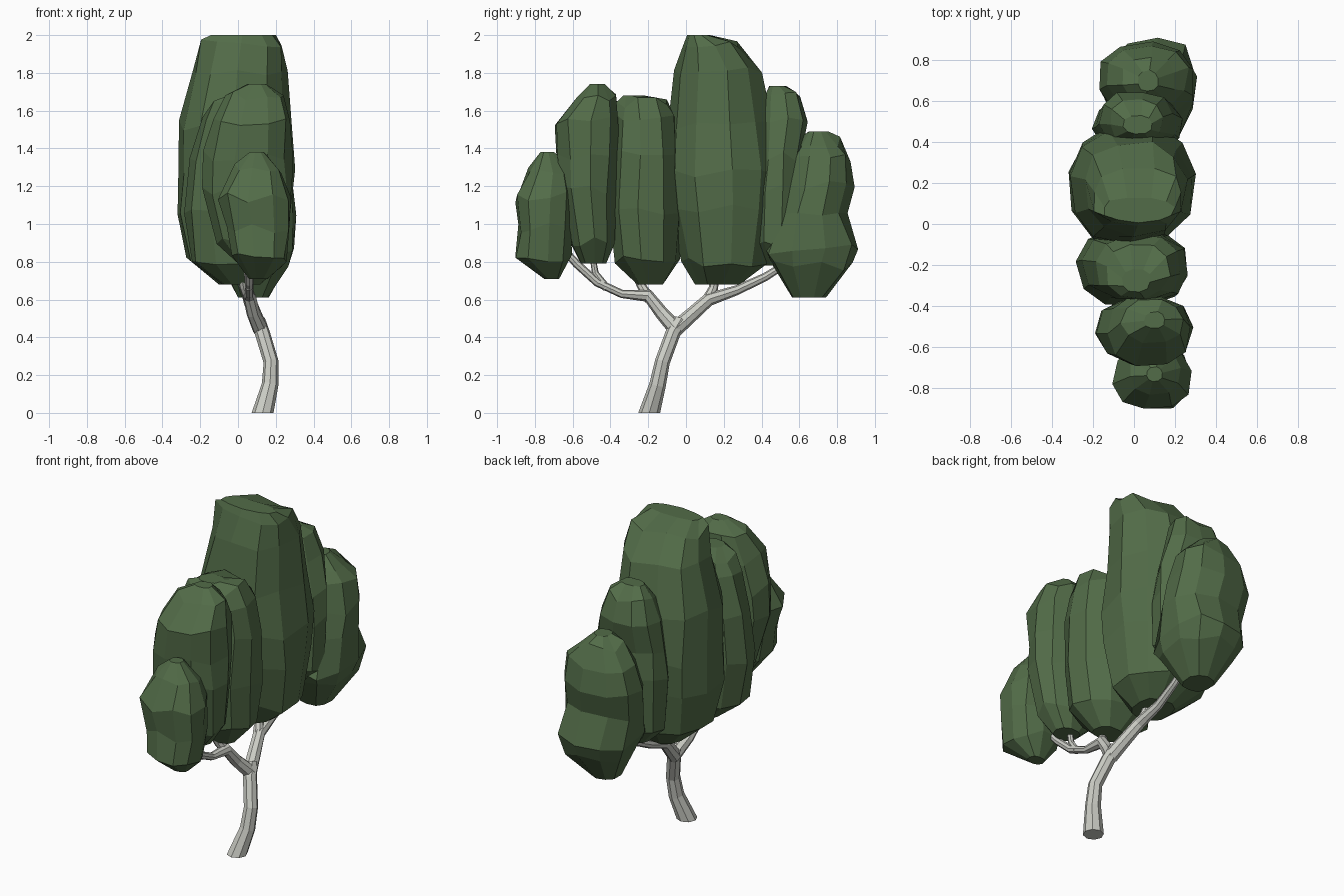
import bpy, bmesh, math, random
from mathutils import Vector

random.seed(4)


def material(name, rgb):
    m = bpy.data.materials.new(name)
    m.diffuse_color = (*rgb, 1)
    return m


LEAF = material("leaf_green", (0.085, 0.15, 0.065))
BARK = material("pale_bark", (0.60, 0.61, 0.56))


def loft(name, rings, mat):
    """Skin a stack of equal-length point rings and close both ends."""
    bm = bmesh.new()
    vs = [[bm.verts.new(p) for p in r] for r in rings]
    n = len(vs[0])
    for a, b in zip(vs, vs[1:]):
        for i in range(n):
            j = (i + 1) % n
            bm.faces.new((a[i], a[j], b[j], b[i]))
    bm.faces.new(vs[0][::-1])
    bm.faces.new(vs[-1])
    bmesh.ops.recalc_face_normals(bm, faces=bm.faces)
    me = bpy.data.meshes.new(name)
    bm.to_mesh(me)
    bm.free()
    me.materials.append(mat)
    ob = bpy.data.objects.new(name, me)
    bpy.context.collection.objects.link(ob)


def limb(name, pts, flat_base=False, sides=8):
    """Tapered faceted tube through (x, y, z, radius) points."""
    ps = [Vector(p[:3]) for p in pts]
    rings = []
    for k, p in enumerate(ps):
        t = (ps[min(k + 1, len(ps) - 1)] - ps[max(k - 1, 0)]).normalized()
        if k == 0 and flat_base:
            t = Vector((0, 0, 1))
        u = t.cross(Vector((1, 0, 0))).normalized()
        w = t.cross(u)
        rings.append([p + pts[k][3] * (math.cos(a) * u + math.sin(a) * w)
                      for a in (math.tau * i / sides for i in range(sides))])
    loft(name, rings, BARK)


def clump(name, levels, sides=10):
    """Faceted foliage mass from levels (z, y_min, y_max, x_min, x_max)."""
    rings = []
    last = len(levels) - 1
    turn = random.random()
    for k, (z, y0, y1, x0, x1) in enumerate(levels):
        ring = []
        for i in range(sides):
            a = math.tau * (i + turn) / sides
            c, s = math.cos(a), math.sin(a)
            f = random.uniform(0.96, 1.07)
            px = math.copysign(abs(c) ** 0.85, c) * f
            py = math.copysign(abs(s) ** 0.85, s) * f
            dz = random.uniform(-0.03, 0.03) if 0 < k < last else 0
            x = (x0 + x1) / 2 + px * (x1 - x0) / 2
            y = (y0 + y1) / 2 + py * (y1 - y0) / 2
            ring.append((max(-.32, min(.32, x)), max(-.92, min(.92, y)), z + dz))
        rings.append(ring)
    loft(name, rings, LEAF)


# trunk and branches
limb("trunk", [(.13, -.195, 0, .058), (.17, -.15, .15, .044), (.175, -.125, .27, .04),
               (.13, -.07, .42, .04), (.105, -.03, .49, .04)], True)
limb("rear_branch", [(.12, -.06, .44, .042), (.09, .03, .52, .038), (.06, .12, .60, .035),
                     (.05, .27, .65, .026), (.06, .42, .72, .022), (.07, .58, .82, .018)])
limb("rear_twig", [(.06, .11, .59, .032), (.04, .145, .66, .025), (.03, .165, .80, .02)])
limb("front_branch", [(.12, -.05, .44, .042), (.08, -.13, .53, .036), (.06, -.20, .62, .034),
                      (.06, -.34, .63, .022), (.06, -.47, .69, .022), (.06, -.58, .79, .022),
                      (.07, -.66, .88, .018)])
limb("front_twig", [(.06, -.19, .60, .03), (.03, -.235, .67, .024), (.01, -.29, .78, .018)])
limb("front_fork_twig", [(.06, -.42, .66, .022), (.05, -.48, .74, .018), (.05, -.50, .86, .015)])

# foliage, front to back
clump("foliage_front", [
    (.71, -.75, -.67, .06, .16), (.82, -.91, -.61, -.03, .26), (.98, -.89, -.61, -.06, .28),
    (1.14, -.91, -.59, -.10, .28), (1.29, -.83, -.62, -.02, .23), (1.38, -.77, -.70, .06, .14)])
clump("foliage_front_inner", [
    (.79, -.56, -.42, .0, .15), (.90, -.61, -.38, -.12, .25), (1.18, -.67, -.37, -.18, .29),
    (1.36, -.68, -.36, -.17, .28), (1.54, -.69, -.35, -.12, .27), (1.68, -.58, -.37, -.06, .24),
    (1.74, -.51, -.43, .05, .15)])
clump("foliage_middle", [
    (.68, -.26, -.12, -.08, .12), (.80, -.37, -.04, -.24, .24), (1.06, -.41, -.03, -.28, .27),
    (1.36, -.38, -.04, -.25, .27), (1.56, -.37, -.06, -.18, .23), (1.64, -.36, -.10, -.14, .17),
    (1.68, -.33, -.22, -.06, .08)])
clump("foliage_crown", [
    (.68, .05, .29, -.10, .12), (.80, -.02, .42, -.26, .25), (1.08, -.07, .47, -.31, .29),
    (1.26, -.10, .48, -.31, .29), (1.52, -.09, .45, -.31, .27), (1.80, -.05, .40, -.25, .25),
    (1.95, -.01, .27, -.20, .24), (2.0, .01, .13, -.15, .20)], 11)
clump("foliage_rear_inner", [
    (.78, .42, .54, -.08, .12), (.90, .36, .60, -.17, .22), (1.18, .36, .62, -.20, .24),
    (1.36, .38, .61, -.19, .23), (1.55, .38, .65, -.17, .18), (1.67, .40, .61, -.12, .14),
    (1.73, .44, .53, -.05, .09)])
clump("foliage_rear", [
    (.61, .56, .74, .0, .16), (.78, .45, .87, -.09, .28), (.87, .42, .92, -.13, .31),
    (1.05, .49, .85, -.15, .31), (1.20, .53, .89, -.17, .30), (1.34, .57, .87, -.14, .26),
    (1.44, .60, .82, -.06, .20), (1.49, .65, .75, .02, .12)])
